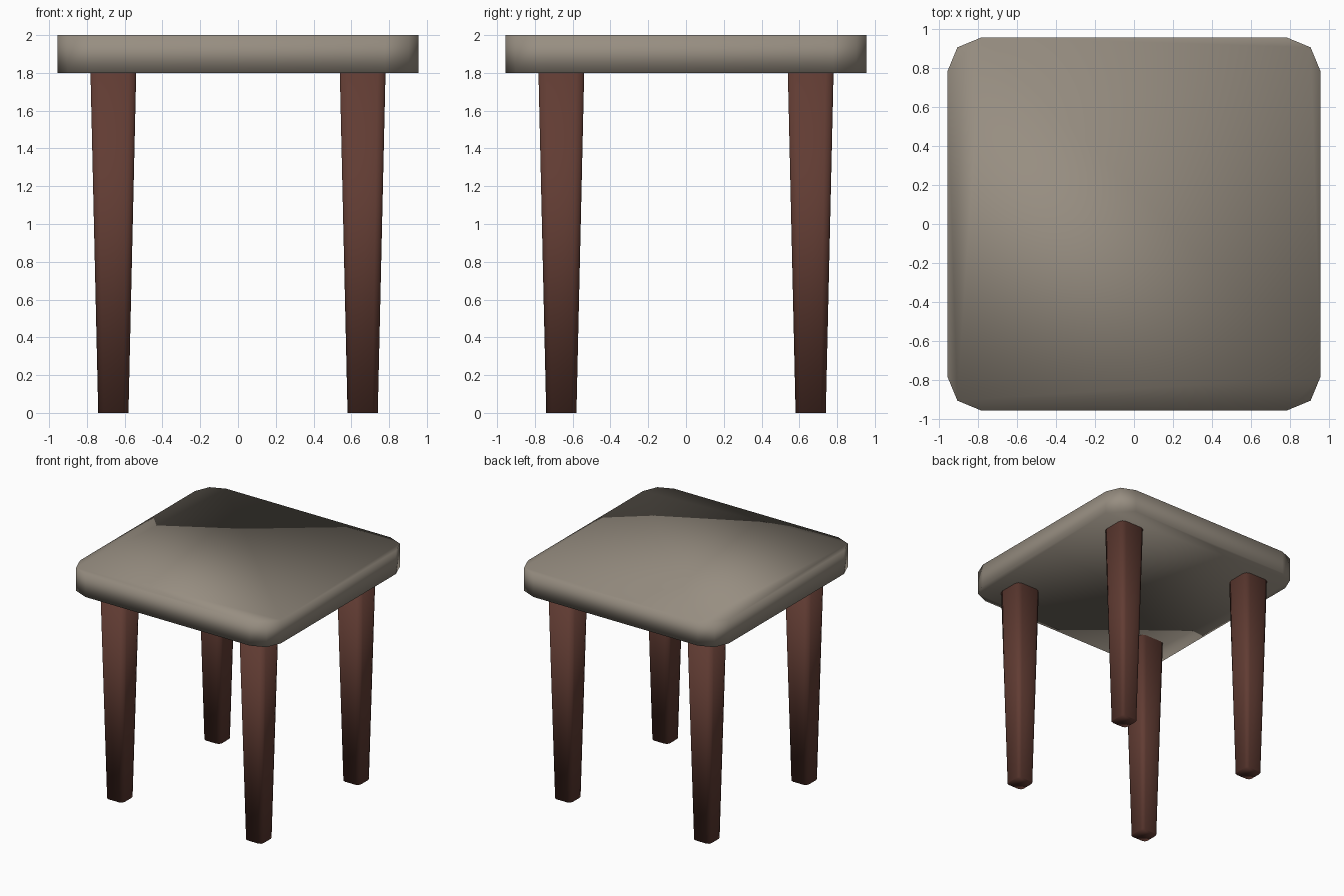
import bpy, bmesh, math

if "Cube" in bpy.data.objects:
    bpy.data.objects.remove(bpy.data.objects["Cube"])

def material(name, rgb):
    m = bpy.data.materials.new(name)
    m.diffuse_color = (*rgb, 1)
    m.use_nodes = True
    m.node_tree.nodes["Principled BSDF"].inputs["Base Color"].default_value = m.diffuse_color
    return m

def rounded_square(half, r):
    # square outline with each corner cut in two segments
    pts = []
    for q in range(4):
        cx, cy = [(1, 1), (-1, 1), (-1, -1), (1, -1)][q]
        for i in range(3):
            a = math.radians(90 * q + 45 * i)
            pts.append((cx * (half - r) + r * math.cos(a), cy * (half - r) + r * math.sin(a)))
    return pts

def block(name, x, y, low, high, mat):
    # low and high are (z, half width, corner radius)
    bm = bmesh.new()
    rings = [[bm.verts.new((x + px, y + py, z)) for px, py in rounded_square(h, r)]
             for z, h, r in (low, high)]
    n = len(rings[0])
    for i in range(n):
        j = (i + 1) % n
        bm.faces.new((rings[0][i], rings[0][j], rings[1][j], rings[1][i]))
    bm.faces.new(rings[0][::-1])
    bm.faces.new(rings[1])
    for f in bm.faces:
        f.smooth = True
    me = bpy.data.meshes.new(name)
    bm.to_mesh(me)
    bm.free()
    me.materials.append(mat)
    ob = bpy.data.objects.new(name, me)
    bpy.context.collection.objects.link(ob)
    return ob

cushion = material("seat_taupe", (0.31, 0.27, 0.22))
wood = material("leg_brown", (0.12, 0.045, 0.033))

# Seat slab
block("seat", 0, 0, (1.8, 0.955, 0.175), (2.0, 0.955, 0.175), cushion)

# Four tapered legs
for fb, y in (("front", -0.66), ("back", 0.66)):
    for lr, x in (("left", -0.66), ("right", 0.66)):
        block(f"{fb}_{lr}_leg", x, y, (0, 0.08, 0.03), (1.8, 0.121, 0.042), wood)
